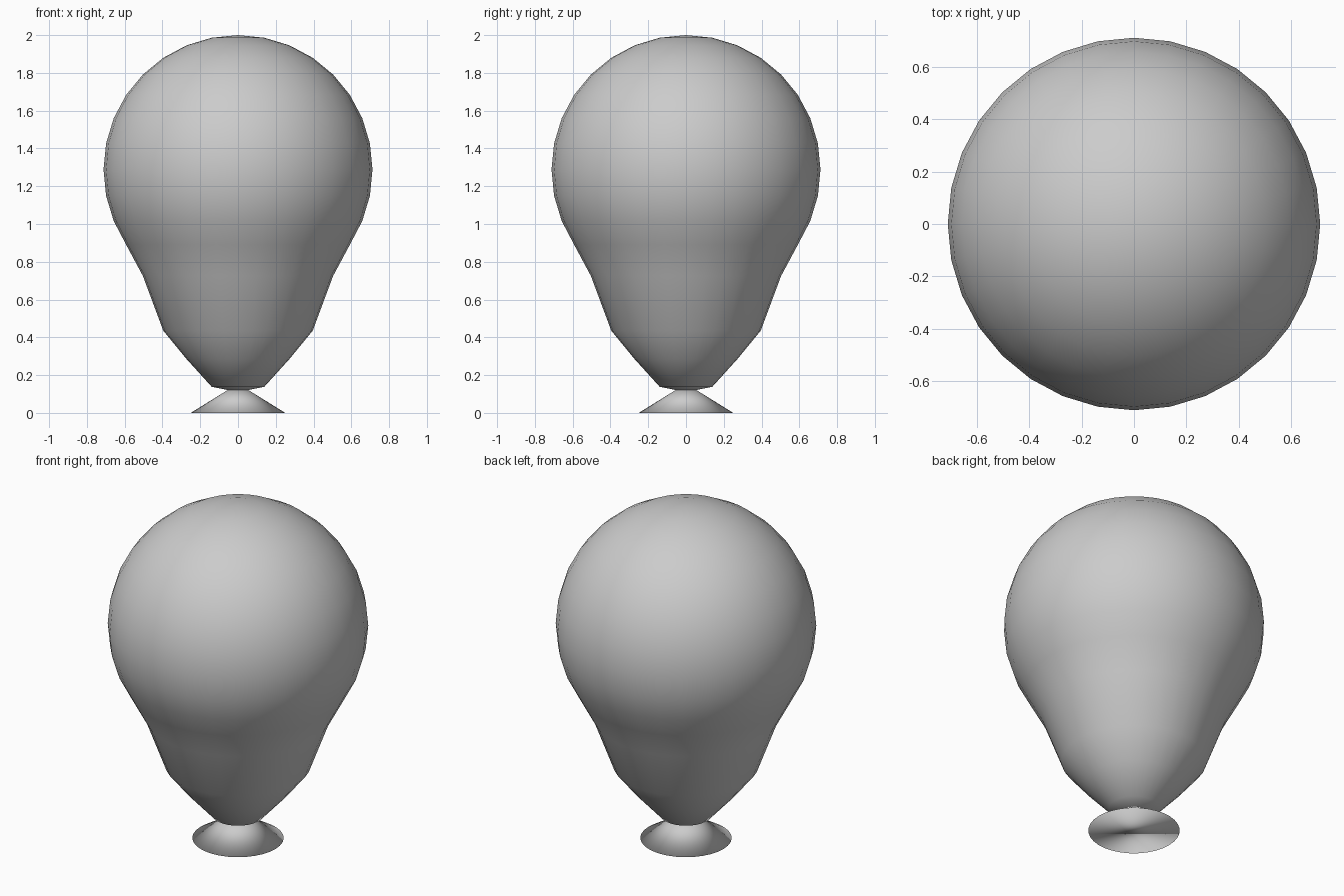
import bpy
from math import asin, degrees

if "Cube" in bpy.data.objects:
    bpy.data.objects.remove(bpy.data.objects["Cube"])

R, CENTRE = 0.712, 1.288

# Balloon body: a UV sphere whose lower rings are pulled down into a taper
bpy.ops.mesh.primitive_uv_sphere_add(segments=32, ring_count=16, radius=R,
                                     location=(0, 0, 0))
body = bpy.context.object
body.name = "balloon_body"

# ring index below the equator (11.25 degrees each) -> height of that ring
taper = {3: 0.89, 4: 0.725, 5: 0.435, 6: 0.285, 7: 0.138, 8: 0.11}
for v in body.data.vertices:
    ring = round(degrees(asin(max(-1, min(1, -v.co.z / R)))) / 11.25)
    v.co.z = taper.get(ring, v.co.z + CENTRE)
bpy.ops.object.shade_smooth()

# Knot: closed, smooth-shaded cone flaring out at the bottom
DEPTH = 0.155
bpy.ops.mesh.primitive_cone_add(vertices=32, radius1=0.25, radius2=0,
                                depth=DEPTH, location=(0, 0, DEPTH / 2))
knot = bpy.context.object
knot.name = "balloon_knot"
bpy.ops.object.shade_smooth()
